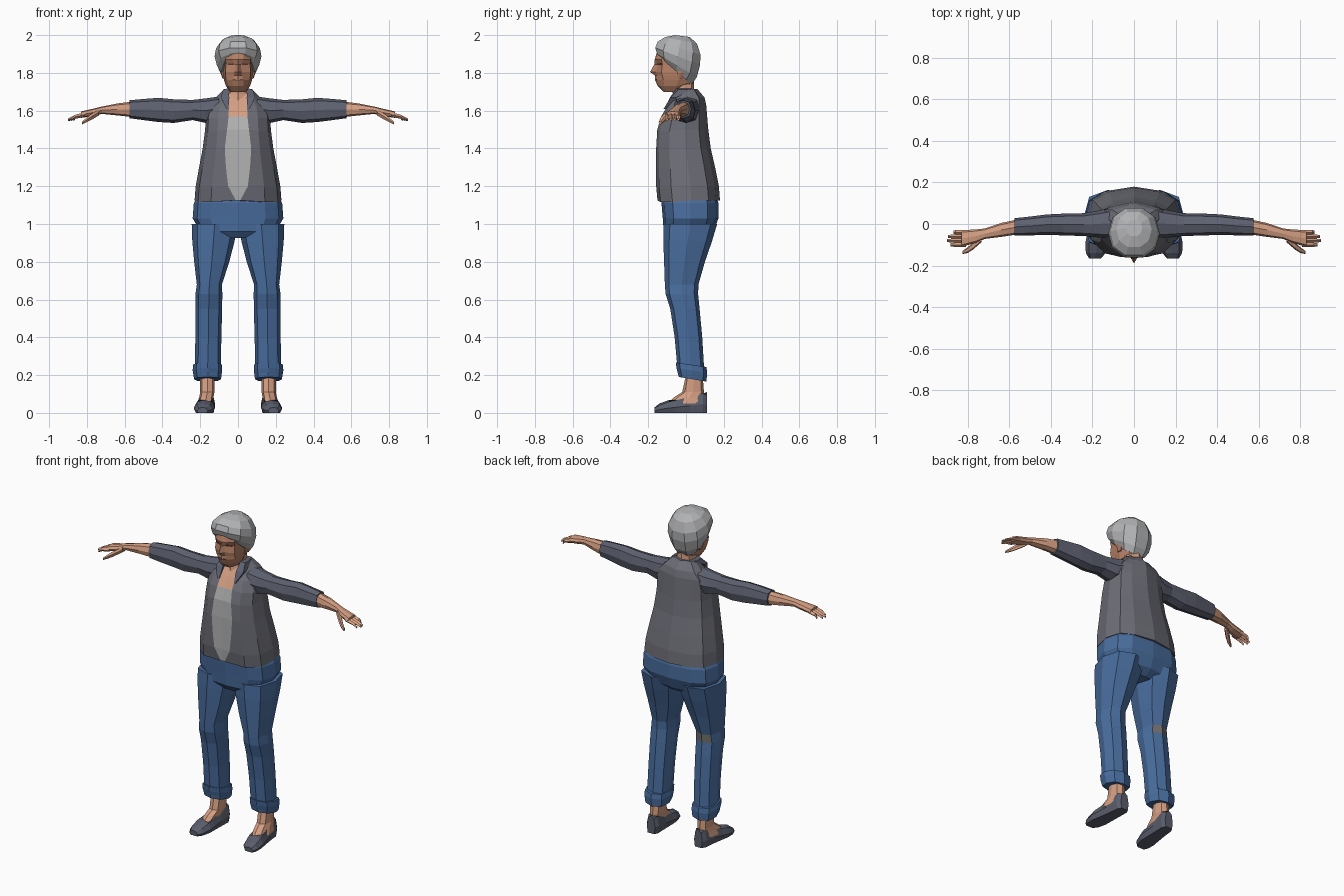
import bpy, bmesh, math

def mat(name, r, g, b):
    m = bpy.data.materials.new(name)
    m.diffuse_color = [(c / 255 / 12.92 if c < 10 else ((c / 255 + .055) / 1.055) ** 2.4) for c in (r, g, b)] + [1]
    return m

JACKET = mat("jacket_grey", 108, 109, 118)
SLEEVE = mat("sleeve_slate", 94, 97, 112)
SHIRT = mat("shirt_light_grey", 178, 178, 178)
DENIM = mat("denim_blue", 73, 109, 158)
HAIR = mat("silver_hair", 178, 179, 181)
SKIN = mat("skin", 212, 158, 130)
FACE = mat("face_skin", 182, 129, 103)
SHOE = mat("shoe_slate", 90, 94, 108)
DARK = mat("dark_brown", 95, 62, 50)
PATCH = mat("patch_grey", 112, 108, 108)

def oval(n, p=.8):
    """Unit rounded-square outline with n points."""
    out = []
    for i in range(n):
        c, s = math.cos(2 * math.pi * i / n), math.sin(2 * math.pi * i / n)
        c, s = round(c, 6), round(s, 6)
        out.append((math.copysign(abs(c) ** p, c), math.copysign(abs(s) ** p, s)))
    return out

def loft(name, rings, mats, rule=lambda row, col: 0):
    """Skin a stack of equal-length point rings and close both ends."""
    bm = bmesh.new()
    vs = [[bm.verts.new(p) for p in r] for r in rings]
    n = len(rings[0])
    for i in range(len(vs) - 1):
        for k in range(n):
            j = (k + 1) % n
            f = bm.faces.new((vs[i][k], vs[i][j], vs[i + 1][j], vs[i + 1][k]))
            f.material_index = rule(i, k)
    bm.faces.new(vs[0])
    bm.faces.new(vs[-1])
    bmesh.ops.recalc_face_normals(bm, faces=bm.faces)
    me = bpy.data.meshes.new(name)
    bm.to_mesh(me)
    bm.free()
    for m in mats:
        me.materials.append(m)
    ob = bpy.data.objects.new(name, me)
    bpy.context.collection.objects.link(ob)
    return ob

def flat_ring(x0, x1, y0, y1, z, n=8, tilt=0, p=.8):
    """Horizontal ring filling a box; tilt raises the front edge."""
    cx, cy, rx, ry = (x0 + x1) / 2, (y0 + y1) / 2, (x1 - x0) / 2, (y1 - y0) / 2
    return [(cx + rx * a, cy + ry * b, z - tilt * b) for a, b in oval(n, p)]

def side_ring(x, y0, y1, z0, z1, n=8, p=.8):
    return [(x, (y0 + y1) / 2 + (y1 - y0) / 2 * a, (z0 + z1) / 2 + (z1 - z0) / 2 * b) for a, b in oval(n, p)]

def flip(rings, s):
    return [[(x * s, y, z) for x, y, z in r] for r in rings]

def mirrored(half):
    """Complete a half outline whose first and last points lie on x = 0."""
    return half + [(-x, y, z) for x, y, z in half[-2:0:-1]]

# Torso: open jacket over shirt, bare upper chest
rows = [(1.125, .012, .23, -.155, .18), (1.2, .052, .224, -.162, .174), (1.3, .064, .206, -.162, .154),
        (1.4, .07, .187, -.162, .131), (1.5, .058, .174, -.156, .118), (1.57, .05, .17, -.135, .112),
        (1.63, .048, .158, -.10, .107), (1.67, .05, .118, -.072, .098), (1.715, .05, .072, -.04, .06)]
rings = []
for z, w, hw, yf, yb in rows:
    d = yb - yf
    rings.append(mirrored([(0, yf + .006, z), (w, yf + .004, z), (max(w + .008, hw * .62), yf + .06 * d, z - .008),
                           (hw * .92, yf + .25 * d, z - .01), (hw, yf + .55 * d, z), (hw * .88, yb - .18 * d, z),
                           (hw * .55, yb - .02, z), (0, yb, z)]))
loft("jacket_and_shirt", rings, [JACKET, SHIRT, SKIN],
     lambda r, c: 0 if c not in (0, 13) else (1 if r < 5 else 2))

# Jacket collar flaps beside the neck
for s, side in ((1, "left"), (-1, "right")):
    loft(side + "_lapel", flip([
        [(.05, -.112, 1.61), (.062, -.118, 1.61), (.062, -.09, 1.61), (.05, -.09, 1.61)],
        [(.046, -.085, 1.67), (.092, -.082, 1.67), (.092, -.05, 1.67), (.046, -.05, 1.67)],
        [(.052, -.05, 1.718), (.078, -.04, 1.712), (.078, .03, 1.712), (.052, .03, 1.718)]], s), [SLEEVE])

# Pelvis
loft("pelvis", [flat_ring(-x, x, y0, y1, z, 12, 0, .72) for x, y0, y1, z in (
    (.12, -.09, .10, .925), (.2, -.118, .145, .96), (.24, -.123, .172, 1.03),
    (.234, -.13, .172, 1.11), (.2, -.12, .15, 1.18))], [DENIM])

# Neck
loft("neck", [flat_ring(-x, x, y0, y1, z) for x, y0, y1, z in (
    (.062, -.085, .06, 1.62), (.056, -.07, .045, 1.69), (.055, -.075, .04, 1.78))], [SKIN])

# Head: centre line, inner cheek, outer cheek, temple
face = [(1.70, -.12, .024, -.118, .035, -.10, .04, -.06), (1.73, -.15, .028, -.142, .052, -.115, .064, -.05),
        (1.762, -.163, .028, -.155, .062, -.12, .074, -.04), (1.785, -.163, .022, -.153, .066, -.125, .078, -.04),
        (1.805, -.19, .018, -.158, .066, -.13, .08, -.04), (1.845, -.168, .016, -.15, .064, -.125, .08, -.04),
        (1.87, -.166, .03, -.16, .066, -.13, .08, -.04), (1.92, -.15, .03, -.145, .066, -.11, .08, -.04)]
loft("head", [mirrored([(0, a, z), (x1, y1, z), (x2, y2, z), (x3, y3, z), (x3 * .8, .02, z + .02), (0, .04, z + .02)])
              for z, a, x1, y1, x2, y2, x3, y3 in face], [FACE])

def plate(name, pts, m):
    loft(name, [pts, [(x, y + .008, z) for x, y, z in pts]], [m])

# Mouth, eyes, ears
plate("mouth", [(-.027, -.157, 1.759), (0, -.166, 1.759), (.027, -.157, 1.759),
                (.027, -.157, 1.766), (0, -.166, 1.768), (-.027, -.157, 1.766)], DARK)
for s, side in ((1, "left"), (-1, "right")):
    plate(side + "_eye", [(x * s, y, z) for x, y, z in (
        (.02, -.152, 1.842), (.054, -.136, 1.842), (.054, -.137, 1.849), (.02, -.153, 1.849))], DARK)
    loft(side + "_ear", flip([flat_ring(.07, x, -.05, y, z, 6) for x, y, z in (
        (.082, -.02, 1.77), (.092, -.005, 1.80), (.095, .005, 1.84))], s), [FACE])

# Hair: tilted rings, low at the nape
hair = [(-.14, 1.885, .035, 1.735, .088), (-.158, 1.905, .062, 1.775, .112), (-.168, 1.935, .08, 1.84, .124),
        (-.155, 1.967, .082, 1.895, .116), (-.115, 1.99, .062, 1.955, .085), (-.06, 2.0, .02, 1.99, .04)]
loft("hair", [[(w * a, (yf + yb) / 2 + (yb - yf) / 2 * b, (zf + zb) / 2 + (zb - zf) / 2 * b) for a, b in oval(10, .9)]
              for yf, zf, yb, zb, w in hair], [HAIR])

for s, side in ((1, "left"), (-1, "right")):
    # Sleeve
    loft(side + "_sleeve", flip([side_ring(*r) for r in (
        (.10, -.07, .08, 1.55, 1.675), (.17, -.065, .065, 1.535, 1.665), (.24, -.058, .052, 1.55, 1.657),
        (.34, -.055, .05, 1.535, 1.66), (.42, -.052, .046, 1.54, 1.668), (.50, -.055, .036, 1.55, 1.662),
        (.575, -.056, .028, 1.56, 1.655))], s), [SLEEVE])
    # Forearm and palm
    loft(side + "_forearm_and_palm", flip([side_ring(*r) for r in (
        (.56, -.05, .022, 1.566, 1.648), (.64, -.062, .005, 1.575, 1.638), (.72, -.072, -.022, 1.583, 1.622),
        (.76, -.09, -.026, 1.572, 1.612), (.83, -.11, -.03, 1.562, 1.596))], s), [SKIN])
    # Fingers
    for i, (y, tip) in enumerate(((-.10, .885), (-.08, .90), (-.06, .895), (-.04, .87))):
        loft(f"{side}_finger_{i + 1}", flip([side_ring(x, y - r, y + r, z - r, z + r, 4, .5) for x, z, r in (
            (.81, 1.579, .012), (.86, 1.568, .011), (tip, 1.552, .007))], s), [SKIN])
    # Thumb
    loft(side + "_thumb", flip([side_ring(x, y - r, y + r, z - r, z + r, 6) for x, y, z, r in (
        (.735, -.07, 1.592, .018), (.775, -.105, 1.568, .018), (.80, -.125, 1.552, .014),
        (.825, -.137, 1.535, .008))], s), [SKIN])

    # Trouser leg, with a worn patch behind one knee
    loft(side + "_trouser_leg", flip([flat_ring(*r) for r in (
        (.092, .228, -.042, .098, .20), (.088, .226, -.06, .086, .40), (.084, .226, -.083, .072, .55),
        (.083, .225, -.108, .064, .63), (.085, .218, -.112, .066, .68), (.046, .232, -.116, .10, .80),
        (.018, .242, -.12, .138, .91), (.002, .245, -.12, .165, 1.0))], s), [DENIM, PATCH],
        lambda r, c: 1 if s < 0 and r == 3 and c in (1, 2) else 0)
    # Turned-up cuff
    loft(side + "_cuff", flip([flat_ring(x0, x1, y0, y1, z, 8, .012) for x0, x1, y0, y1, z in (
        (.09, .232, -.038, .108, .178), (.084, .24, -.05, .112, .225), (.086, .238, -.054, .108, .255))], s), [DENIM])
    # Ankle and bare instep
    loft(side + "_ankle", flip([flat_ring(*r) for r in (
        (.135, .215, -.10, .09, .05), (.13, .205, -.06, .095, .085), (.125, .20, -.02, .095, .11),
        (.125, .20, .0, .088, .20))], s), [SKIN])
    # Shoe: flat-soled sections from heel to toe
    loft(side + "_shoe", flip([[(c - w * .8, y, 0), (c + w * .8, y, 0), (c + w, y, h * .4), (c + w * .7, y, h * .9),
                                (c, y, t), (c - w * .7, y, h * .9), (c - w, y, h * .4)]
                               for y, c, w, h, t in (
        (.112, .162, .028, .105, .11), (.09, .163, .042, .115, .10), (.02, .168, .046, .095, .06),
        (-.05, .174, .052, .075, .055), (-.09, .178, .056, .065, .068), (-.14, .184, .048, .045, .05),
        (-.166, .188, .028, .028, .03))], s), [SHOE])
